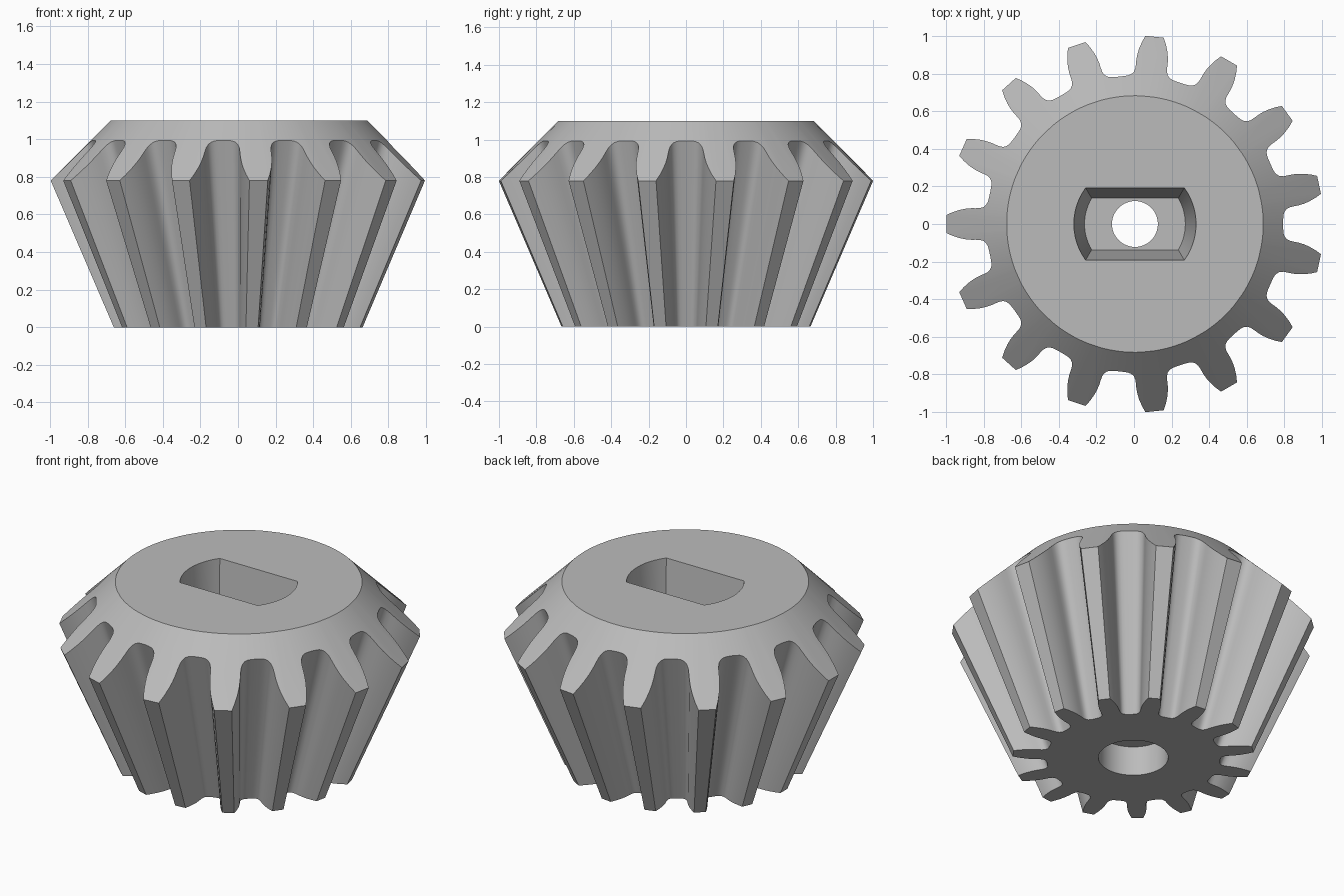
import bpy
import bmesh
from math import sin, cos, asin, pi, radians

if "Cube" in bpy.data.objects:
    bpy.data.objects.remove(bpy.data.objects["Cube"])

TEETH = 15
APEX = 1.548      # depth of the pitch cone apex below the base
CONE = 1.782      # upper cone: z = CONE - r
RIM, TOP = 0.682, 1.1
CX = 0.005        # axis offset

grey = bpy.data.materials.new("plain grey")
grey.use_nodes = True
grey.diffuse_color = (0.5, 0.5, 0.5, 1)
grey.node_tree.nodes["Principled BSDF"].inputs["Base Color"].default_value = (0.5, 0.5, 0.5, 1)


def loft(name, rings):
    """Closed solid through rings of equal point count."""
    bm = bmesh.new()
    loops = [[bm.verts.new(p) for p in ring] for ring in rings]
    n = len(loops[0])
    for a, b in zip(loops, loops[1:]):
        for i in range(n):
            j = (i + 1) % n
            bm.faces.new((a[i], a[j], b[j], b[i]))
    bm.faces.new(loops[0][::-1])
    bm.faces.new(loops[-1])
    bmesh.ops.recalc_face_normals(bm, faces=bm.faces)
    mesh = bpy.data.meshes.new(name)
    bm.to_mesh(mesh)
    bm.free()
    mesh.materials.append(grey)
    obj = bpy.data.objects.new(name, mesh)
    bpy.context.collection.objects.link(obj)
    return obj


def polar(r, a, z):
    return (CX + r * cos(a), r * sin(a), z)


# Half tooth outline: radius and half angle, from gullet to tip
flank = [(0.788, 12), (0.789, 10), (0.791, 8.6), (0.798, 7.3), (0.81, 6.4),
         (0.828, 5.85), (0.85, 5.65), (0.875, 5.5), (0.905, 5.15),
         (0.935, 4.6), (0.97, 3.75), (1.002, 2.8)]
tooth = [(r, -a) for r, a in flank] + [(r, a) for r, a in flank[:0:-1]]
outline = [(r, radians(180 + k * 360 / TEETH + a)) for k in range(TEETH) for r, a in tooth]

# Tapered toothed body
base = [polar(r * APEX / (CONE - r + APEX), a, 0) for r, a in outline]
crown = [polar(r, a, CONE - r) for r, a in outline]
rim = [polar(RIM, a, TOP) for r, a in outline]
gear = loft("bevel_gear", [base, crown, rim])


def slot_ring(radius, flat, z, n=12):
    """Circle with two flats, front and back."""
    t = asin(flat / radius)
    arc = [-t + 2 * t * i / n for i in range(n + 1)]
    return [polar(radius, a + side, z) for side in (0, pi) for a in arc]


def circle(r, z, n=48):
    return [polar(r, 2 * pi * i / n, z) for i in range(n)]


# Drafted shaft slot, through bore and lower counterbore
FLOOR = 0.5
cutters = [
    loft("slot_cutter", [slot_ring(0.268, 0.137, FLOOR), slot_ring(0.325, 0.192, TOP),
                         slot_ring(0.325, 0.192, TOP + 0.1)]),
    loft("bore_cutter", [circle(0.122, -0.1), circle(0.122, FLOOR + 0.1)]),
    loft("counterbore_cutter", [circle(0.193, -0.1), circle(0.193, 0.18)]),
]
bpy.context.view_layer.objects.active = gear
for cutter in cutters:
    cutter.hide_render = True
    mod = gear.modifiers.new(cutter.name, "BOOLEAN")
    mod.operation = "DIFFERENCE"
    mod.solver = "EXACT"
    mod.object = cutter
    bpy.ops.object.modifier_apply(modifier=mod.name)
    bpy.data.objects.remove(cutter)

bpy.ops.object.select_all(action="DESELECT")
gear.select_set(True)
bpy.ops.object.shade_smooth_by_angle(angle=radians(25))
